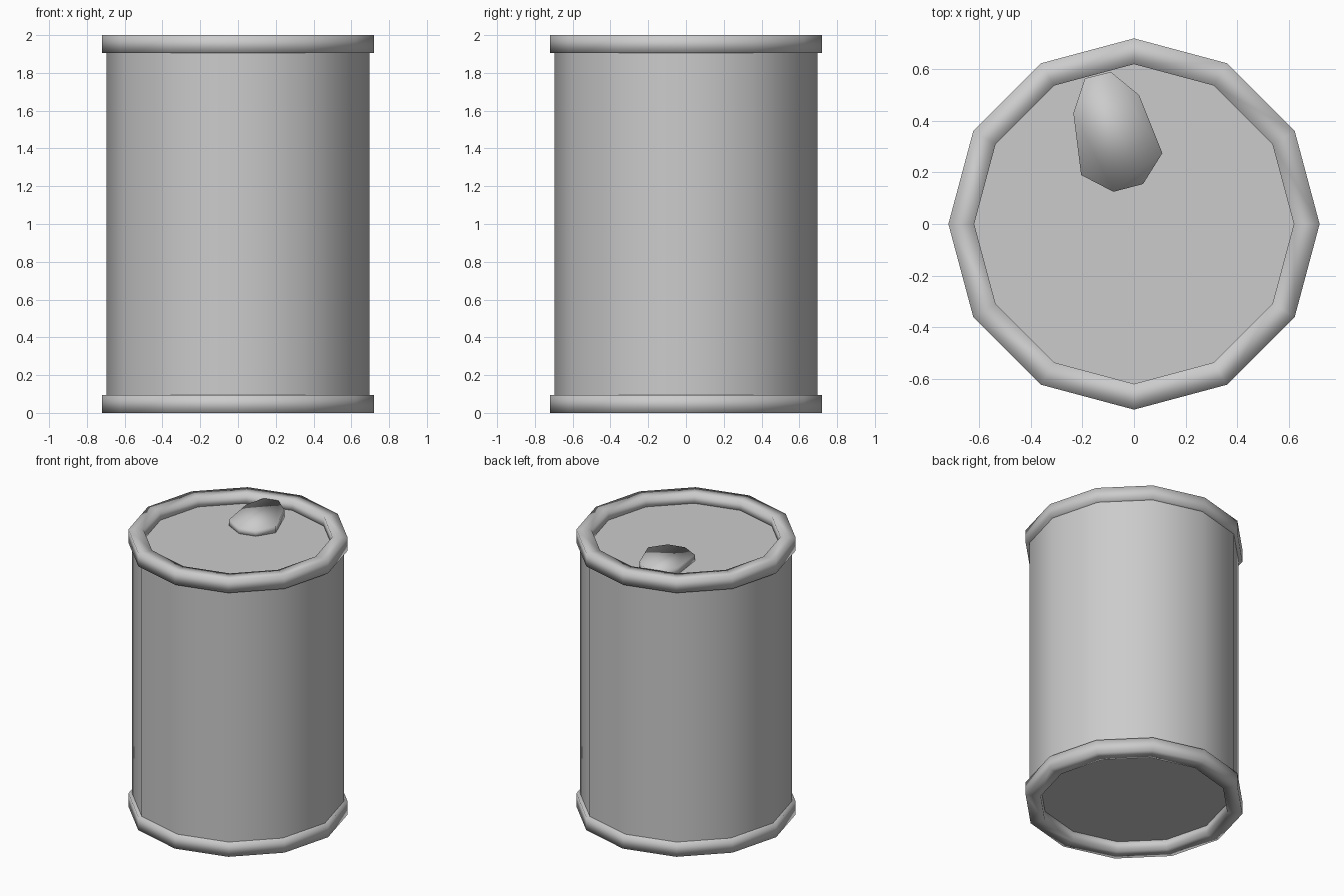
import bpy, bmesh
from math import cos, sin, pi, radians

cube = bpy.data.objects.get("Cube")
if cube:
    bpy.data.objects.remove(cube)

SIDES = 12
metal = bpy.data.materials.new("grey_metal")
metal.use_nodes = True
grey = (0.6, 0.6, 0.6, 1)
metal.diffuse_color = grey
metal.node_tree.nodes["Principled BSDF"].inputs["Base Color"].default_value = grey


def finish(name, bm, angle):
    """Turn a bmesh into a smooth-shaded object with sharp edges above angle."""
    bmesh.ops.recalc_face_normals(bm, faces=bm.faces)
    mesh = bpy.data.meshes.new(name)
    bm.to_mesh(mesh)
    bm.free()
    mesh.materials.append(metal)
    obj = bpy.data.objects.new(name, mesh)
    bpy.context.collection.objects.link(obj)
    bpy.ops.object.select_all(action='DESELECT')
    obj.select_set(True)
    bpy.context.view_layer.objects.active = obj
    bpy.ops.object.shade_smooth_by_angle(angle=radians(angle))
    return obj


def lathe(bm, profile, closed):
    """Sweep (radius, z) points around the z axis; cap the ends if open."""
    rings = [[bm.verts.new((r * cos(2 * pi * i / SIDES), r * sin(2 * pi * i / SIDES), z))
              for i in range(SIDES)] for r, z in profile]
    pairs = list(zip(rings, rings[1:]))
    if closed:
        pairs.append((rings[-1], rings[0]))
    else:
        bm.faces.new(rings[0])
        bm.faces.new(rings[-1])
    for a, b in pairs:
        for i in range(SIDES):
            j = (i + 1) % SIDES
            bm.faces.new((a[i], a[j], b[j], b[i]))


# Can wall with recessed lid and floor
bm = bmesh.new()
lathe(bm, [(0.695, 0.07), (0.695, 1.93)], False)
finish("can_body", bm, 40)

# Rolled rims at both ends
for name, low, high in (("bottom_rim", 0, 0.095), ("top_rim", 1.905, 2)):
    bm = bmesh.new()
    lathe(bm, [(0.62, low), (0.72, low), (0.72, high), (0.62, high)], True)
    finish(name, bm, 180)

# Pull tab on the lid, rising slightly toward the back
outline = [(-0.19, 0.565), (-0.235, 0.43), (-0.205, 0.19), (-0.08, 0.125),
           (0.035, 0.155), (0.11, 0.275), (0.02, 0.5), (-0.09, 0.59)]
bm = bmesh.new()
base = [bm.verts.new((x, y, 1.92)) for x, y in outline]
top = [bm.verts.new((x, y, 1.965 + 0.04 * y)) for x, y in outline]
bm.faces.new(base)
bm.faces.new(top)
for i in range(len(outline)):
    j = (i + 1) % len(outline)
    bm.faces.new((base[i], base[j], top[j], top[i]))
finish("pull_tab", bm, 180)
